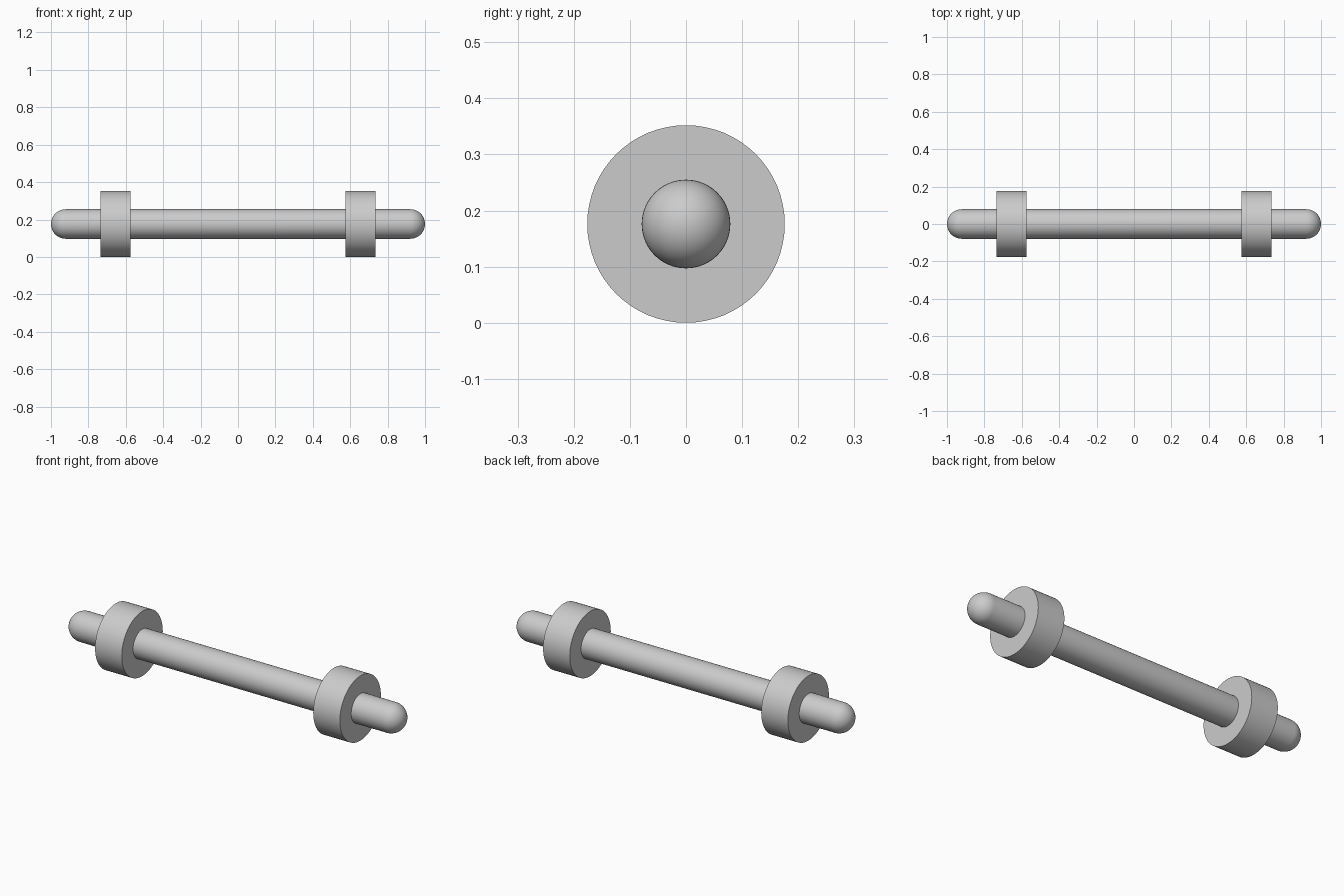
import bpy
import bmesh
from math import cos, sin, pi, radians
from mathutils import Matrix, Vector

cube = bpy.data.objects.get("Cube")
if cube:
    bpy.data.objects.remove(cube, do_unlink=True)

BAR_R, COLLAR_R = 0.079, 0.176
COLLAR_X, COLLAR_W = 0.655, 0.16
SIDES, CAP_STEPS = 64, 12

# Plain grey
grey = bpy.data.materials.new("plain_grey")
grey.use_nodes = True
grey.diffuse_color = (0.6, 0.6, 0.6, 1)
grey.node_tree.nodes["Principled BSDF"].inputs["Base Color"].default_value = (0.6, 0.6, 0.6, 1)


def lathe(name, profile):
    """Spin an (x, radius) profile around the long axis."""
    bm = bmesh.new()
    verts = [bm.verts.new((x, 0, r)) for x, r in profile]
    edges = [bm.edges.new(pair) for pair in zip(verts, verts[1:])]
    bmesh.ops.spin(bm, geom=verts + edges, cent=(0, 0, 0), axis=(1, 0, 0),
                   angle=2 * pi, steps=SIDES, use_merge=True)
    bmesh.ops.remove_doubles(bm, verts=bm.verts, dist=0.0001)
    bmesh.ops.recalc_face_normals(bm, faces=bm.faces)
    mesh = bpy.data.meshes.new(name)
    bm.to_mesh(mesh)
    bm.free()
    mesh.materials.append(grey)
    obj = bpy.data.objects.new(name, mesh)
    obj.location.z = COLLAR_R
    bpy.context.collection.objects.link(obj)
    bpy.ops.object.select_all(action="DESELECT")
    obj.select_set(True)
    bpy.context.view_layer.objects.active = obj
    bpy.ops.object.shade_smooth_by_angle(angle=radians(30))
    return obj


# Bar with a rounded cap at each end
angles = [i * pi / 2 / CAP_STEPS for i in range(CAP_STEPS + 1)]
cap = [(1 - BAR_R + BAR_R * cos(a), BAR_R * sin(a)) for a in angles]
lathe("bar", cap + [(-x, r) for x, r in reversed(cap)])

# Collars: closed discs threaded on the bar
half = COLLAR_W / 2
for name, side in (("left_collar", 1), ("right_collar", -1)):
    collar = lathe(name, [(-half, 0), (-half, COLLAR_R), (half, COLLAR_R), (half, 0)])
    collar.location.x = side * COLLAR_X
